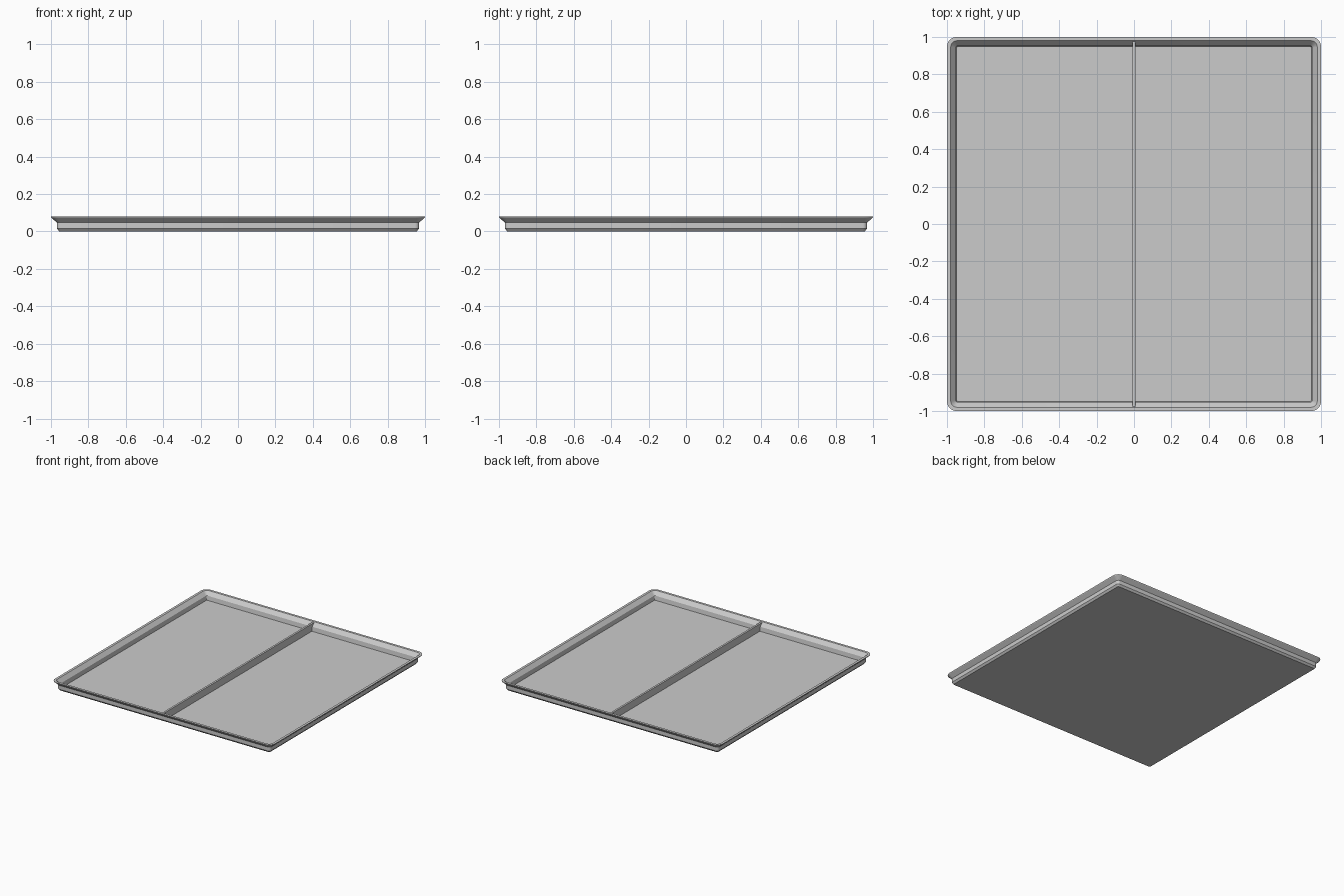
import bpy, bmesh
from math import sin, cos, pi

cube = bpy.data.objects.get("Cube")
if cube:
    bpy.data.objects.remove(cube)

grey = bpy.data.materials.new("light grey")
grey.use_nodes = True
colour = (0.6, 0.6, 0.6, 1)
grey.diffuse_color = colour
grey.node_tree.nodes["Principled BSDF"].inputs["Base Color"].default_value = colour


def finish(name, bm):
    bmesh.ops.recalc_face_normals(bm, faces=bm.faces)
    mesh = bpy.data.meshes.new(name)
    bm.to_mesh(mesh)
    bm.free()
    mesh.materials.append(grey)
    obj = bpy.data.objects.new(name, mesh)
    bpy.context.collection.objects.link(obj)
    return obj


def rounded_ring(bm, half, radius, z, steps=6):
    """Loop of vertices around a rounded square."""
    ring = []
    for corner, (sx, sy) in enumerate([(1, 1), (-1, 1), (-1, -1), (1, -1)]):
        for i in range(steps + 1):
            a = (corner + i / steps) * pi / 2
            ring.append(bm.verts.new((sx * (half - radius) + radius * cos(a),
                                      sy * (half - radius) + radius * sin(a), z)))
    return ring


# Tray: bottom, outer wall, flared lip, inner slope, inner wall, floor
profile = [(0.955, 0.010, 0.0), (0.968, 0.022, 0.015), (0.968, 0.022, 0.047),
           (0.998, 0.050, 0.074), (1.0, 0.052, 0.080), (0.980, 0.034, 0.080),
           (0.953, 0.010, 0.050), (0.948, 0.005, 0.015)]
bm = bmesh.new()
rings = [rounded_ring(bm, *p) for p in profile]
for low, high in zip(rings, rings[1:]):
    for i in range(len(low)):
        j = (i + 1) % len(low)
        bm.faces.new((low[i], low[j], high[j], high[i]))
bm.faces.new(rings[0])
bm.faces.new(rings[-1])
tray = finish("tray", bm)

# Divider: side profile follows the sloped rim, extruded across its thickness
bm = bmesh.new()
side = [(0.955, 0.012), (0.960, 0.050), (0.978, 0.075)]
outline = side + [(-y, z) for y, z in reversed(side)]
face = bm.faces.new([bm.verts.new((-0.008, y, z)) for y, z in outline])
extruded = bmesh.ops.extrude_face_region(bm, geom=[face])
bmesh.ops.translate(bm, vec=(0.016, 0, 0),
                    verts=[v for v in extruded["geom"] if isinstance(v, bmesh.types.BMVert)])
divider = finish("divider", bm)

# Smooth corners, sharp edges
bpy.ops.object.select_all(action="DESELECT")
tray.select_set(True)
bpy.context.view_layer.objects.active = tray
bpy.ops.object.shade_smooth_by_angle(angle=0.35)
